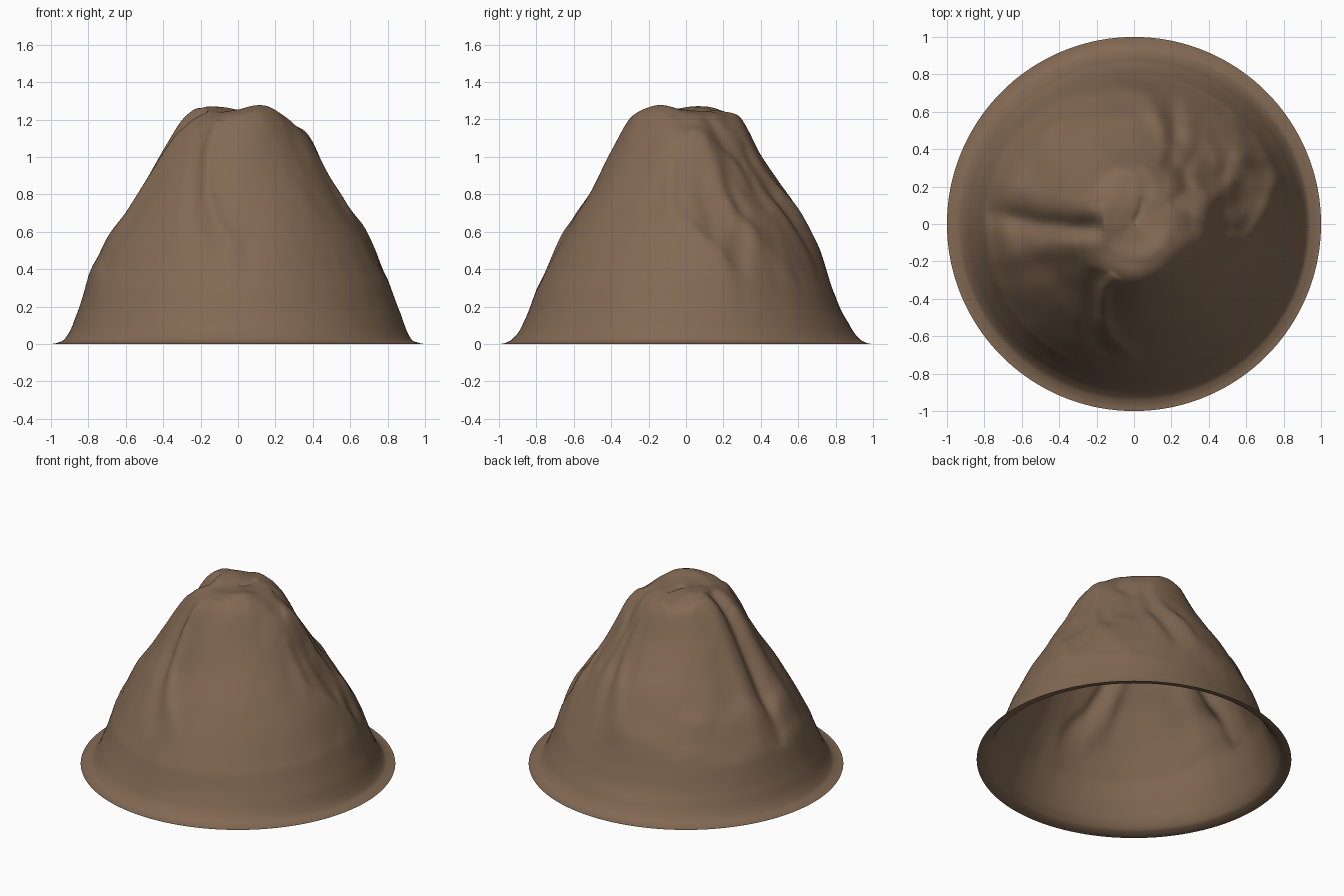
import bpy, bmesh, math
from mathutils import Vector, noise

if "Cube" in bpy.data.objects:
    bpy.data.objects.remove(bpy.data.objects["Cube"])

# Heights at shared radii, one row per 45 degrees starting at +x
RADII = [0, .1, .2, .3, .4, .5, .6, .7, .8, .87, .92, .96, 1.0]
ROWS = [
    [1.25, 1.25, 1.235, 1.175, 1.07, .87, .70, .55, .35, .16],
    [1.25, 1.245, 1.23, 1.15, .99, .81, .67, .51, .31, .13],
    [1.25, 1.25, 1.235, 1.19, 1.01, .86, .72, .51, .25, .11],
    [1.25, 1.265, 1.265, 1.20, 1.03, .86, .70, .53, .30, .13],
    [1.25, 1.26, 1.26, 1.19, 1.04, .86, .70, .57, .35, .14],
    [1.25, 1.245, 1.23, 1.16, 1.00, .83, .68, .50, .30, .13],
    [1.25, 1.25, 1.25, 1.20, 1.03, .83, .67, .49, .29, .11],
    [1.25, 1.26, 1.275, 1.20, 1.02, .84, .68, .50, .30, .13],
]
ROWS = [row + [.035, .008, 0] for row in ROWS]

# Ridges (+) and gullies (-): path in plan, width, height
FOLDS = [
    ([(-.16, -.02), (-.3, -.02), (-.5, -.0), (-.8, .06)], .055, -.085),
    ([(-.3, -.12), (-.5, -.13), (-.78, -.16)], .07, .03),
    ([(-.2, .1), (-.5, .15), (-.78, .22)], .07, .03),
    ([(-.1, -.27), (-.16, -.35), (-.17, -.5), (-.12, -.62), (.02, -.72)], .035, .04),
    ([(-.2, -.24), (-.24, -.38), (-.24, -.55), (-.15, -.7)], .05, -.035),
    ([(-.79, -.0), (-.78, .2), (-.68, .45), (-.4, .67), (-.1, .74), (.06, .7),
      (.12, .58), (.18, .42), (.12, .3)], .045, .035),
    ([(.18, .3), (.22, .5), (.2, .72)], .045, -.04),
    ([(-.79, .05), (-.78, -.15), (-.72, -.38)], .03, .03),
    ([(-.52, .45), (-.43, .53), (-.34, .55)], .03, .02),
    ([(.2, .1), (.28, .2), (.26, .32)], .04, -.025),
    ([(.33, .02), (.42, .14), (.55, .25), (.6, .42), (.52, .6)], .05, .035),
    ([(.42, -.08), (.6, -.08), (.72, .1), (.76, .25), (.66, .45)], .045, .035),
    ([(-.22, .12), (-.2, .24), (-.1, .31), (.0, .26), (.03, .14)], .03, .012),
    ([(0, 0), (.03, .06), (.05, .14)], .02, -.012),
]


def cubic(a, b, c, d, t):
    return b + .5 * t * (c - a + t * (2*a - 5*b + 4*c - d + t * (3*(b - c) + d - a)))


def along(row, r):
    i = 0
    while i < len(RADII) - 2 and r > RADII[i + 1]:
        i += 1
    t = (r - RADII[i]) / (RADII[i + 1] - RADII[i])
    last = len(row) - 1
    return cubic(row[max(i - 1, 0)], row[i], row[i + 1], row[min(i + 2, last)], t)


def fold(p, path, width, amp):
    # Gaussian crease following the path, tapering off towards both ends
    best, pos = 9, 0
    for i, (a, b) in enumerate(zip(path, path[1:])):
        a, b = Vector(a), Vector(b)
        t = max(0, min(1, (p - a).dot(b - a) / (b - a).length_squared))
        d = (p - a.lerp(b, t)).length
        if d < best:
            best, pos = d, (i + t) / (len(path) - 1)
    taper = math.sqrt(max(0, 4 * pos * (1 - pos)))
    return amp * taper * math.exp(-(best / width) ** 2)


def height(r, ang):
    u = ang / (math.pi / 4)
    k = int(u)
    z = cubic(*[along(ROWS[(k + j) % 8], r) for j in (-1, 0, 1, 2)], u - k)
    p = Vector((r * math.cos(ang), r * math.sin(ang)))
    fade = max(0, min(1, (.92 - r) / .15))
    z += fade * sum(fold(p, *f) for f in FOLDS)
    # Crags on the back right, softer undulation elsewhere
    crag = math.exp(-((p - Vector((.52, .25))).length / .3) ** 2)
    n = noise.fractal(Vector((p.x * 6, p.y * 6, 3)), 1, 2, 2)
    z += fade * min(1, r / .3) * n * (.008 + .03 * crag)
    return max(0, z)


# Mountain shell: open underneath, with a flat flared rim
SEGS, RINGS = 180, 100
bm = bmesh.new()
top = bm.verts.new((0, 0, 1.25))
prev = None
for i in range(1, RINGS + 1):
    r = i / RINGS
    ring = []
    for j in range(SEGS):
        a = 2 * math.pi * j / SEGS
        ring.append(bm.verts.new((r * math.cos(a), r * math.sin(a), height(r, a))))
    for j in range(SEGS):
        k = (j + 1) % SEGS
        if prev:
            bm.faces.new((prev[j], ring[j], ring[k], prev[k]))
        else:
            bm.faces.new((top, ring[j], ring[k]))
    prev = ring
for f in bm.faces:
    f.smooth = True
mesh = bpy.data.meshes.new("mountain")
bm.to_mesh(mesh)
bm.free()
mountain = bpy.data.objects.new("mountain", mesh)
bpy.context.collection.objects.link(mountain)

# Brown earth
earth = bpy.data.materials.new("brown_earth")
earth.diffuse_color = (.225, .142, .087, 1)
earth.use_nodes = True
earth.node_tree.nodes["Principled BSDF"].inputs["Base Color"].default_value = earth.diffuse_color
mesh.materials.append(earth)
